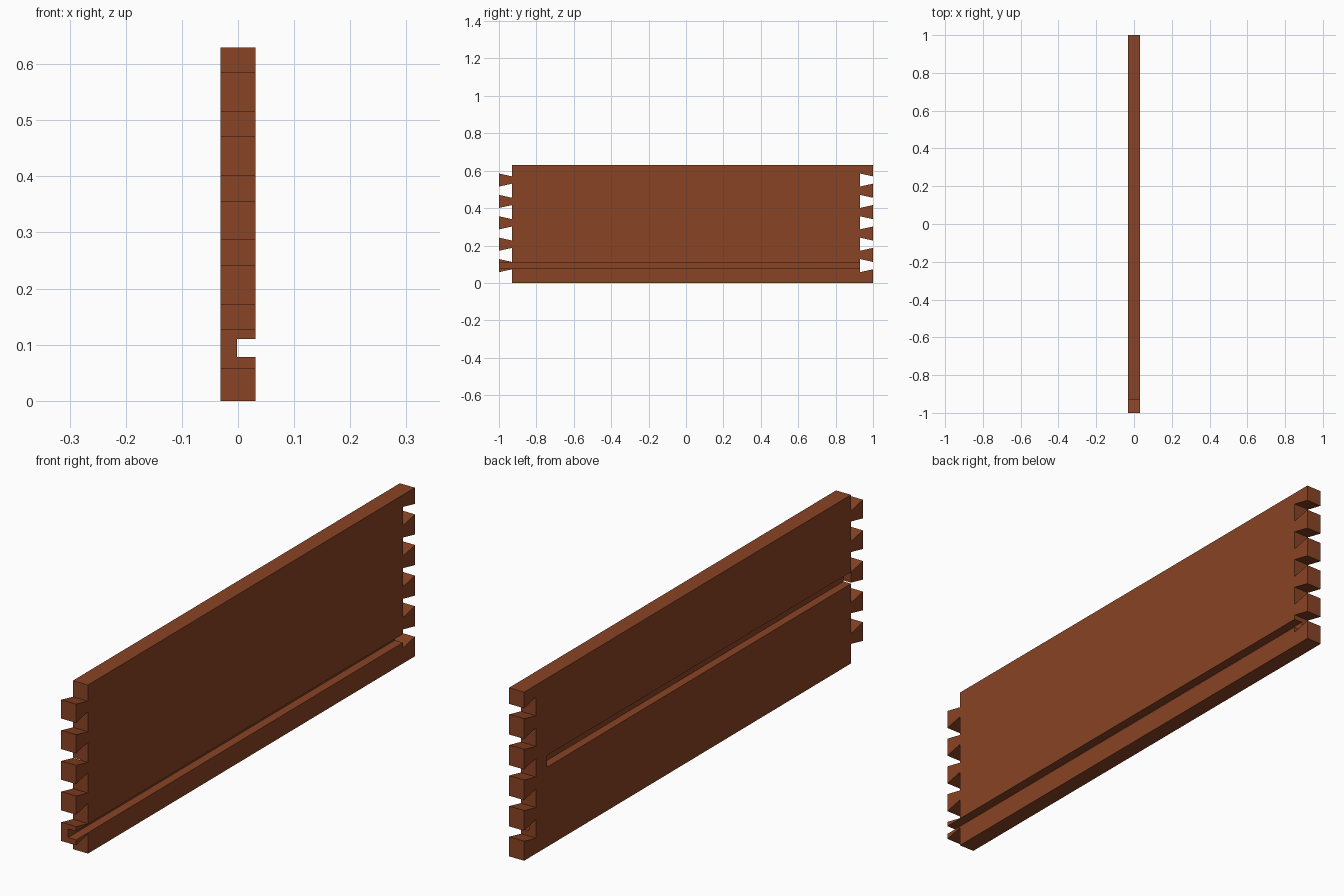
import bpy
import bmesh

if "Cube" in bpy.data.objects:
    bpy.data.objects.remove(bpy.data.objects["Cube"])

T = 0.031                    # half thickness of the board
H = 0.63                     # board height
TAILS, PITCH, FIRST = 5, 0.1144, 0.0925
WIDE, NARROW = 0.035, 0.0195  # dovetail half heights

wood = bpy.data.materials.new("reddish brown wood")
wood.diffuse_color = (0.25, 0.056, 0.018, 1)
wood.use_nodes = True
wood.node_tree.nodes["Principled BSDF"].inputs["Base Color"].default_value = wood.diffuse_color


def dovetails(y_outer, y_inner):
    """Dovetail outline points from bottom to top, wide at y_outer."""
    pts = []
    for i in range(TAILS):
        c = FIRST + i * PITCH
        pts += [(y_inner, c - NARROW), (y_outer, c - WIDE),
                (y_outer, c + WIDE), (y_inner, c + NARROW)]
    return pts


def prism(name, outline, x0, x1):
    """Extrude a (y, z) outline along x."""
    bm = bmesh.new()
    face = bm.faces.new([bm.verts.new((x0, y, z)) for y, z in outline])
    ext = bmesh.ops.extrude_face_region(bm, geom=[face])
    verts = [v for v in ext["geom"] if isinstance(v, bmesh.types.BMVert)]
    bmesh.ops.translate(bm, verts=verts, vec=(x1 - x0, 0, 0))
    bmesh.ops.recalc_face_normals(bm, faces=bm.faces)
    me = bpy.data.meshes.new(name)
    bm.to_mesh(me)
    bm.free()
    ob = bpy.data.objects.new(name, me)
    bpy.context.collection.objects.link(ob)
    me.materials.append(wood)
    return ob


def cut_groove(ob, name, y0, y1, z0, z1, x0, x1):
    """Subtract a box-shaped groove and remove the cutter."""
    cutter = prism(name, [(y0, z0), (y1, z0), (y1, z1), (y0, z1)], x0, x1)
    cutter.hide_render = True
    mod = ob.modifiers.new(name, 'BOOLEAN')
    mod.operation = 'DIFFERENCE'
    mod.solver = 'EXACT'
    mod.object = cutter
    bpy.context.view_layer.objects.active = ob
    bpy.ops.object.modifier_apply(modifier=name)
    bpy.data.objects.remove(cutter)


# Board: tails stick out at -y, matching sockets are cut in at +y
outline = [(-0.93, 0)] + dovetails(-1.0, -0.93) + [(-0.93, H), (1.0, H)]
outline += list(reversed(dovetails(0.93, 1.0))) + [(1.0, 0)]
board = prism("drawer_side_board", outline, -T, T)

# Inner groove for the drawer bottom, open at both ends
cut_groove(board, "bottom_groove", -1.1, 0.96, 0.078, 0.11, -0.002, 0.1)
# Outer stopped groove for the runner
cut_groove(board, "runner_groove", -0.93, 0.865, 0.298, 0.342, -0.1, 0.0)
